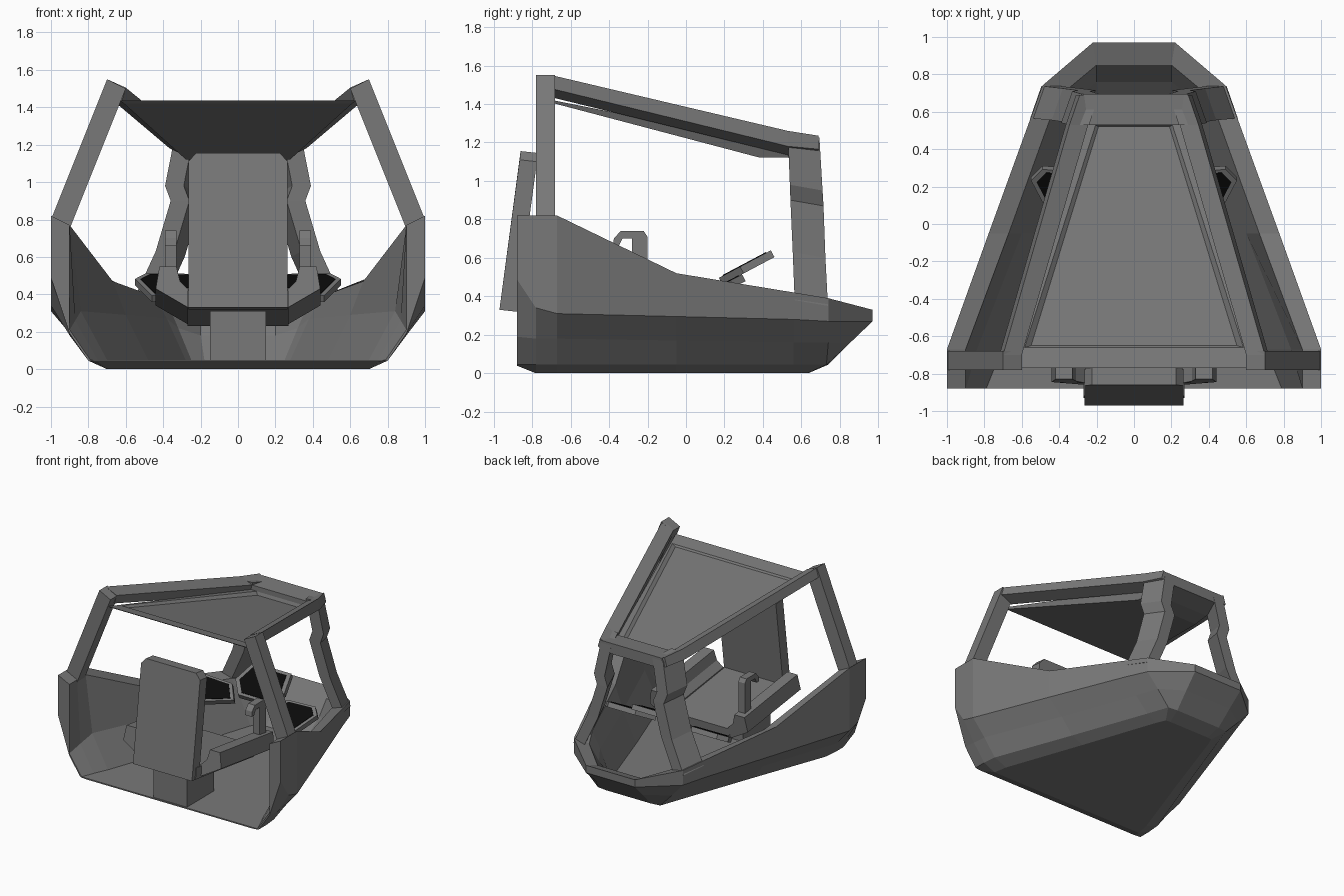
import bpy, bmesh
from mathutils import Vector

if "Cube" in bpy.data.objects:
    bpy.data.objects.remove(bpy.data.objects["Cube"])


def material(name, v):
    m = bpy.data.materials.new(name)
    m.diffuse_color = (v, v, v, 1)
    m.use_nodes = True
    m.node_tree.nodes["Principled BSDF"].inputs["Base Color"].default_value = m.diffuse_color
    return m


GREY = material("grey metal", 0.19)
BLACK = material("black screen", 0.003)


def finish(bm, name, mat, mirror=False):
    bmesh.ops.recalc_face_normals(bm, faces=bm.faces)
    me = bpy.data.meshes.new(name)
    bm.to_mesh(me)
    bm.free()
    ob = bpy.data.objects.new(name, me)
    bpy.context.collection.objects.link(ob)
    me.materials.append(mat)
    if mirror:
        ob.modifiers.new("mirror", 'MIRROR').use_axis[0] = True
    return ob


def loft(name, rings, mirror=False, mat=GREY):
    """Closed rings joined in order, ends capped."""
    bm = bmesh.new()
    vs = [[bm.verts.new(p) for p in r] for r in rings]
    n = len(rings[0])
    for a, b in zip(vs, vs[1:]):
        for i in range(n):
            bm.faces.new((a[i], a[(i + 1) % n], b[(i + 1) % n], b[i]))
    bm.faces.new(vs[0])
    bm.faces.new(vs[-1])
    return finish(bm, name, mat, mirror)


def prism(name, pts, off, mirror=False, mat=GREY):
    pts = [Vector(p) for p in pts]
    return loft(name, [pts, [p + Vector(off) for p in pts]], mirror, mat)


# Hull tub: half-sections run bottom, chamfer, mid, ridge, outer lip, inner lip, inner crease, floor
def section(y, xz):
    return [(x, y, z) for x, z in xz]


halves = [
    section(-.88, [(.75, .04), (.8, .045), (.9, .19), (1, .49), (1, .82), (.9, .77), (.9, .21), (.79, .05)]),
    section(-.78, [(.7, 0), (.8, .045), (.9, .18), (1, .34), (1, .82), (.9, .77), (.87, .26), (.75, .05)]),
    section(-.67, [(.68, 0), (.79, .045), (.89, .18), (1, .31), (1, .82), (.9, .77), (.84, .31), (.70, .05)]),
    section(-.05, [(.46, 0), (.56, .045), (.66, .17), (.777, .295), (.777, .52), (.67, .47), (.60, .29), (.48, .05)]),
    section(.56, [(.25, 0), (.34, .045), (.45, .16), (.555, .28), (.555, .42), (.45, .39), (.38, .27), (.28, .05)]),
    [(.22, .63, 0), (.28, .73, .045), (.39, .74, .16), (.49, .74, .27), (.49, .74, .39),
     (.38, .70, .36), (.32, .66, .22), (.25, .60, .05)],
    [(.18, .635, 0), (.20, .74, .045), (.21, .855, .16), (.22, .97, .27), (.22, .97, .33),
     (.20, .85, .29), (.20, .76, .18), (.18, .62, .05)],
]
bm = bmesh.new()
rows = [[bm.verts.new(p) for p in h] + [bm.verts.new((-x, y, z)) for x, y, z in reversed(h)]
        for h in halves]
for a, b in zip(rows, rows[1:]):
    for i in range(16):
        j = (i + 1) % 16
        bm.faces.new((a[i], a[j], b[j], b[i]))
for i in range(7):
    bm.faces.new((rows[-1][i], rows[-1][i + 1], rows[-1][14 - i], rows[-1][15 - i]))  # nose front
bm.faces.new(rows[0])  # rear rim
finish(bm, "hull", GREY)

# Rear pillars
loft("rear_pillar", [
    [(1, -.78, .80), (.9, -.78, .75), (.9, -.68, .75), (1, -.68, .80)],
    [(.7, -.78, 1.55), (.6, -.78, 1.5), (.6, -.68, 1.5), (.7, -.68, 1.55)]], True)


# Roof rails
def rail_ring(y, xo, z, drop):
    return [(xo, y, z), (xo - .1, y, z - .045), (xo - .08, y, z - .045 - drop), (xo + .02, y, z - drop)]


loft("roof_rail", [rail_ring(-.70, .70, 1.55, .07), rail_ring(.53, .345, 1.26, .08),
                   rail_ring(.69, .29, 1.235, .07)], True)

# Front pillars with the kink at mid height
rings = []
for z, x, yb, yf in [(1.235, .34, .53, .695), (.98, .39, .54, .71), (.90, .36, .543, .715),
                     (.63, .44, .555, .725), (.38, .555, .565, .738)]:
    rings.append([(x, yb, z), (x - .06, yf, z - .03), (x - .155, yf, z - .03), (x - .1, yb, z)])
loft("front_pillar", rings, True)

# Front crossbar
prism("front_crossbar", [(-.29, .53, 1.12), (-.29, .53, 1.215), (-.27, .695, 1.225), (-.27, .695, 1.14)],
      (.56, 0, 0))

# Roof panel: wedge-edged slab whose top centre is recessed inside a narrow border
bm = bmesh.new()


def quad(y0, x0, z0, y1, x1, z1):
    return [bm.verts.new(p) for p in [(-x0, y0, z0), (x0, y0, z0), (x1, y1, z1), (-x1, y1, z1)]]


rim = quad(-.77, .63, 1.435, .56, .25, 1.17)
sunk_edge = quad(-.66, .585, 1.411, .53, .205, 1.175)
sunk = quad(-.65, .55, 1.397, .52, .19, 1.15)
under = quad(-.75, .61, 1.42, .38, .28, 1.122)
tip = quad(.53, .26, 1.122, .56, .25, 1.13)
for a, b in [(rim, sunk_edge), (sunk_edge, sunk)]:
    for i in range(4):
        j = (i + 1) % 4
        bm.faces.new((a[i], a[j], b[j], b[i]))
bm.faces.new(sunk)
bm.faces.new(under)
bm.faces.new((under[3], under[2], tip[1], tip[0]))
bm.faces.new((rim[0], rim[1], under[1], under[0]))
bm.faces.new((rim[1], rim[2], tip[1], under[2], under[1]))
bm.faces.new((rim[0], rim[3], tip[0], under[3], under[0]))
bm.faces.new((rim[3], rim[2], tip[1], tip[0]))
bmesh.ops.delete(bm, geom=[v for v in bm.verts if not v.link_faces], context='VERTS')
finish(bm, "roof_panel", GREY)

# Seat back, tilted cushion and pedestal
prism("seat_back", [(-.265, -.97, .33), (.265, -.97, .33), (.265, -.865, 1.11), (.225, -.86, 1.155),
                    (-.225, -.86, 1.155), (-.265, -.865, 1.11)], (0, .09, -.01))
prism("seat_cushion", [(-.27, -.93, .33), (.27, -.93, .33), (.27, -.92, .42), (-.27, -.92, .42)],
      (0, .75, -.1))
prism("seat_pedestal", [(-.15, -.87, .04), (.15, -.87, .04), (.15, -.87, .31), (-.15, -.87, .31)],
      (0, .35, -.0))

# Armrests and control sticks
prism("armrest", [(.26, -.86, .325), (.44, -.845, .43), (.42, -.83, .55), (.33, -.83, .55),
                  (.31, -.84, .47), (.26, -.85, .42)], (0, .68, -.09), True)
prism("control_stick", [(.33, y, z) for y, z in
                        [(-.38, .66), (-.375, .70), (-.34, .74), (-.22, .74), (-.20, .71), (-.20, .44),
                         (-.28, .45), (-.28, .70), (-.33, .70), (-.35, .66)]], (.06, 0, 0), True)


# Instrument screens: slanted grey frames with black plates
def screen(name, outline, base, mirror):
    plane = [Vector((x, y, base + .53 * y)) for x, y in outline]
    up = Vector((0, -.47, .88))
    mid = sum(plane, Vector()) / len(plane)
    prism(name + "_frame", plane, up * .04, mirror)
    prism(name + "_screen", [mid + (p - mid) * .84 + up * .038 for p in plane], up * .006, mirror, BLACK)


screen("centre", [(-.12, .19), (.12, .19), (.22, .30), (.17, .46), (-.17, .46), (-.22, .30)], .36, False)
screen("side", [(.15, .18), (.30, .13), (.46, .08), (.55, .25), (.49, .31), (.25, .30)], .315, True)
